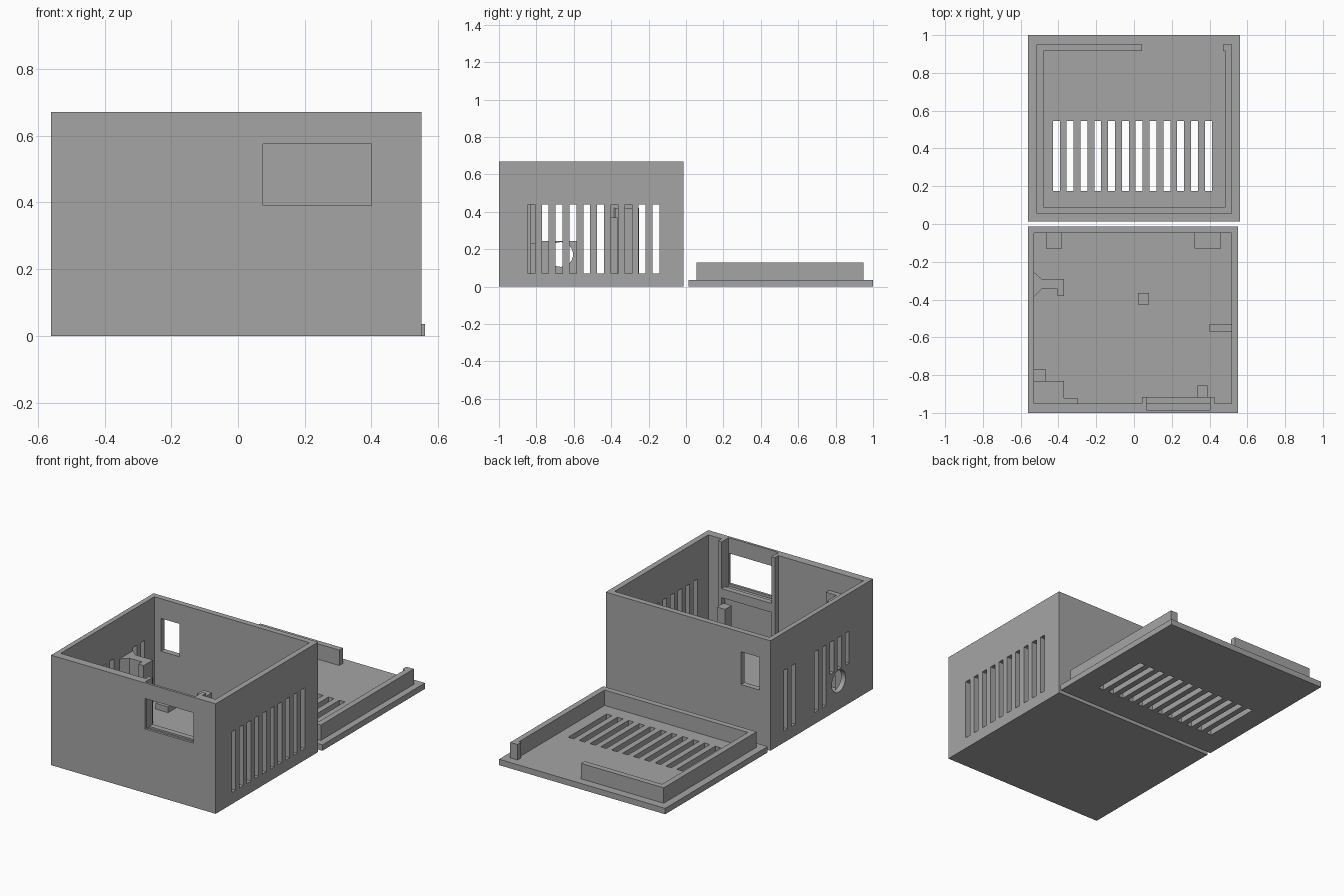
import bpy, bmesh, math
from mathutils import Matrix

if "Cube" in bpy.data.objects:
    bpy.data.objects.remove(bpy.data.objects["Cube"])

grey = bpy.data.materials.new("grey plastic")
grey.diffuse_color = (0.376, 0.376, 0.376, 1)
grey.use_nodes = True
grey.node_tree.nodes["Principled BSDF"].inputs["Base Color"].default_value = grey.diffuse_color


def make(name, boxes):
    """One mesh from boxes given as (x0, x1, y0, y1, z0, z1)."""
    bm = bmesh.new()
    for x0, x1, y0, y1, z0, z1 in boxes:
        m = (Matrix.Translation(((x0 + x1) / 2, (y0 + y1) / 2, (z0 + z1) / 2))
             @ Matrix.Diagonal((x1 - x0, y1 - y0, z1 - z0, 1)))
        bmesh.ops.create_cube(bm, size=1, matrix=m)
    return finish(name, bm)


def finish(name, bm):
    me = bpy.data.meshes.new(name)
    bm.to_mesh(me)
    bm.free()
    me.materials.append(grey)
    ob = bpy.data.objects.new(name, me)
    bpy.context.collection.objects.link(ob)
    return ob


def cut(ob, cutter):
    """Subtract a cutter and discard it."""
    mod = ob.modifiers.new("cut", 'BOOLEAN')
    mod.operation, mod.solver, mod.object = 'DIFFERENCE', 'EXACT', cutter
    bpy.context.view_layer.objects.active = ob
    bpy.ops.object.modifier_apply(modifier=mod.name)
    bpy.data.objects.remove(cutter)


# Case shell, open at the top
case = make("case_shell", [(-0.56, 0.55, -1, -0.013, 0, 0.67)])
cut(case, make("cavity", [(-0.53, 0.515, -0.95, -0.048, 0.035, 0.8)]))

# Vent slots in the side walls
slot_y = [-0.845 + 0.074 * i for i in range(10)]
cut(case, make("right_slots", [(0.45, 0.65, y, y + 0.037, 0.07, 0.44) for y in slot_y]))
left = []
for i, y in enumerate(slot_y):
    if i in (0, 6, 7):
        continue
    left.append((-0.65, -0.5, y, y + 0.037, 0.245 if i in (1, 2, 3) else 0.07, 0.44))
cut(case, make("left_slots", left))

# Round cable hole in the left wall
bm = bmesh.new()
bmesh.ops.create_cone(bm, cap_ends=True, segments=32, radius1=0.066, radius2=0.066, depth=0.2,
                      matrix=Matrix.Translation((-0.56, -0.67, 0.172)) @ Matrix.Rotation(math.pi / 2, 4, 'Y'))
cut(case, finish("cable_hole", bm))

# Back window, front display window and its slide-in pocket
cut(case, make("back_window", [(-0.485, -0.362, -0.1, 0.05, 0.35, 0.55)]))
cut(case, make("display_pocket", [(0.065, 0.402, -0.985, -0.9, 0.375, 0.8)]))
cut(case, make("display_window", [(0.075, 0.40, -1.1, -0.9, 0.39, 0.575)]))

# Rails and sill that hold the display
make("display_rails", [(x, x + 0.024, -0.951, -0.917, 0.03, 0.67) for x in (0.043, 0.402)])
make("display_sill", [(0.06, 0.41, -0.951, -0.917, 0.33, 0.385)])

# Board supports inside the case
make("back_supports", [(-0.465, -0.38, -0.13, -0.045, 0.03, 0.07),
                       (0.32, 0.46, -0.13, -0.045, 0.03, 0.07)])
make("right_support", [(0.40, 0.52, -0.57, -0.53, 0.03, 0.07)])
make("front_support", [(0.335, 0.39, -0.918, -0.855, 0.03, 0.30)])
make("centre_post", [(0.02, 0.08, -0.425, -0.365, 0.03, 0.37)])
make("front_left_bracket", [(-0.535, -0.37, -0.955, -0.83, 0.03, 0.55),
                            (-0.38, -0.30, -0.955, -0.92, 0.03, 0.55),
                            (-0.535, -0.465, -0.84, -0.77, 0.03, 0.23)])

# Socket bracket flaring into the left wall
bm = bmesh.new()
outline = [(-0.535, -0.39), (-0.49, -0.345), (-0.405, -0.345), (-0.405, -0.38),
           (-0.37, -0.38), (-0.37, -0.29), (-0.49, -0.29), (-0.535, -0.25)]
face = bm.faces.new([bm.verts.new((x, y, 0.03)) for x, y in outline])
ext = bmesh.ops.extrude_face_region(bm, geom=[face])
for v in ext["geom"]:
    if isinstance(v, bmesh.types.BMVert):
        v.co.z = 0.42
bmesh.ops.recalc_face_normals(bm, faces=bm.faces)
finish("socket_bracket", bm)

# Lid plate with vent slots
lid = make("lid_plate", [(-0.56, 0.56, 0.013, 1, 0, 0.036)])
cut(lid, make("lid_slots", [(-0.43 + 0.0732 * i, -0.393 + 0.0732 * i, 0.175, 0.545, -0.1, 0.1)
                            for i in range(12)]))

# Lip around the lid, open along part of the back
make("lid_lip", [(-0.515, 0.52, 0.055, 0.09, 0.036, 0.13),
                 (-0.515, -0.48, 0.09, 0.95, 0.036, 0.13),
                 (0.485, 0.52, 0.09, 0.95, 0.036, 0.13),
                 (-0.48, 0.042, 0.915, 0.95, 0.036, 0.13),
                 (0.47, 0.485, 0.915, 0.95, 0.036, 0.13)])
